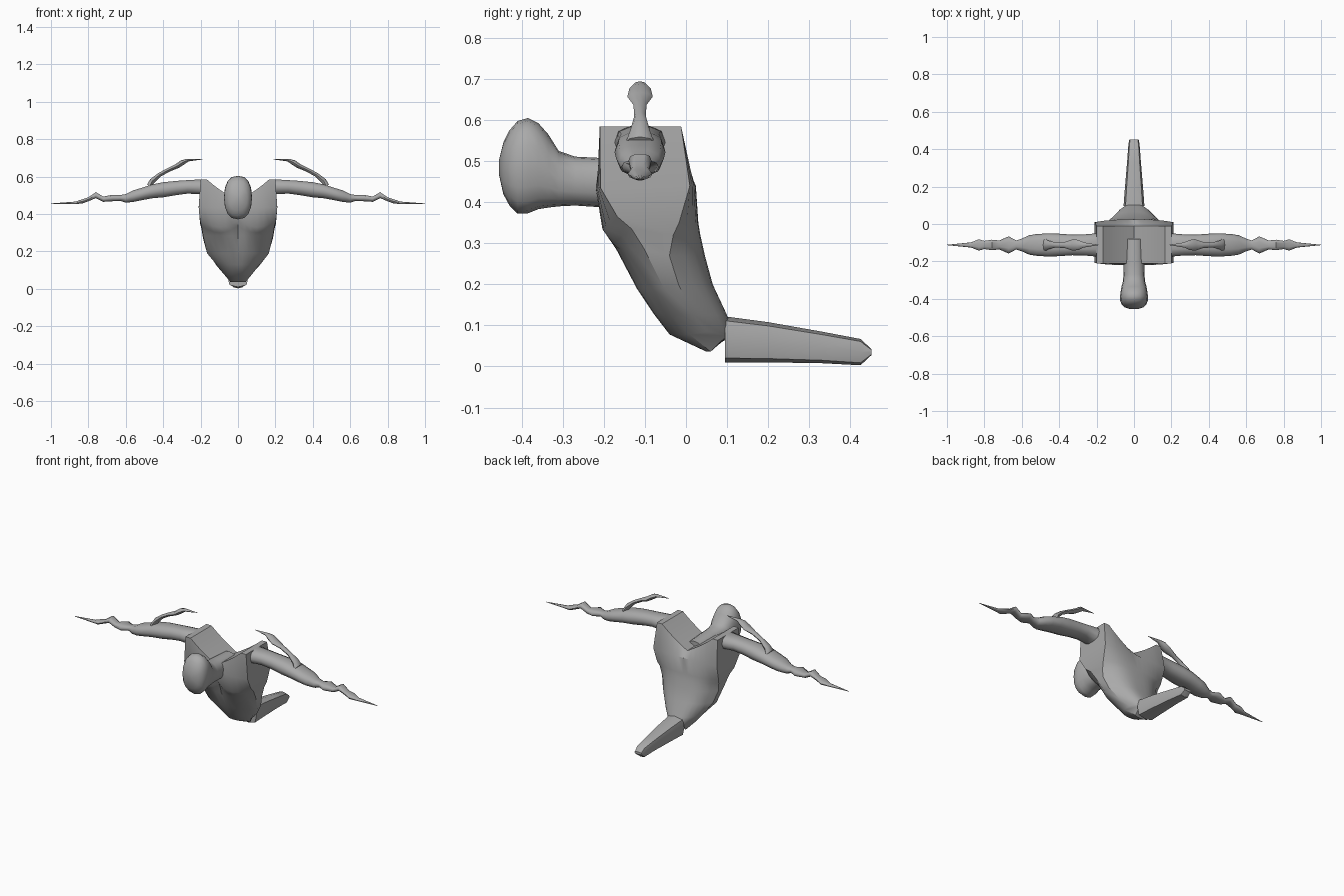
import bpy, bmesh, math

cube = bpy.data.objects.get("Cube")
if cube:
    bpy.data.objects.remove(cube, do_unlink=True)

stone = bpy.data.materials.new("stone grey")
stone.use_nodes = True
stone.diffuse_color = (0.4, 0.4, 0.4, 1)
stone.node_tree.nodes["Principled BSDF"].inputs["Base Color"].default_value = (0.4, 0.4, 0.4, 1)


def finish(name, bm, angle):
    bmesh.ops.recalc_face_normals(bm, faces=bm.faces)
    mesh = bpy.data.meshes.new(name)
    bm.to_mesh(mesh)
    bm.free()
    mesh.materials.append(stone)
    obj = bpy.data.objects.new(name, mesh)
    bpy.context.collection.objects.link(obj)
    bpy.ops.object.select_all(action='DESELECT')
    obj.select_set(True)
    bpy.context.view_layer.objects.active = obj
    bpy.ops.object.shade_smooth_by_angle(angle=math.radians(angle))
    return obj


def bridge(bm, rings):
    """Join neighbouring closed rings with quads."""
    for a, b in zip(rings, rings[1:]):
        for i in range(len(a)):
            j = (i + 1) % len(a)
            bm.faces.new((a[i], a[j], b[j], b[i]))


def loft(name, centres, spans, sides=12, angle=40, square=1.0, turn=0.0):
    """Loft oval rings; each span gives the ring's two half axis vectors."""
    bm = bmesh.new()
    rings = []
    for c, (p, q) in zip(centres, spans):
        ring = []
        for k in range(sides):
            t = turn + 2 * math.pi * k / sides
            u, v = (math.copysign(abs(w) ** square, w) for w in (math.cos(t), math.sin(t)))
            ring.append(bm.verts.new([c[i] + p[i] * u + q[i] * v for i in range(3)]))
        rings.append(ring)
    bridge(bm, rings)
    bm.faces.new(rings[0])
    bm.faces.new(rings[-1])
    return finish(name, bm, angle)


# Torso: rows of front y, front z, back y, back z, half width, rounding
torso_rows = [
    (-.21, .585, -.012, .585, .20, .0),
    (-.22, .435, .024, .44, .21, .06),
    (-.205, .365, .03, .35, .203, .2),
    (-.185, .335, .035, .32, .195, .3),
    (-.17, .285, .046, .27, .187, .4),
    (-.12, .19, .065, .20, .165, .45),
    (-.08, .13, .10, .125, .115, .45),
    (-.04, .078, .112, .085, .075, .4),
    (.05, .036, .112, .075, .04, .2),
]
N = 12
bm = bmesh.new()
rings = []
for r, (yf, zf, yb, zb, hw, rnd) in enumerate(torso_rows):
    front, back = [], []
    depth = yb - yf
    for i in range(N + 1):
        u = 2 * i / N - 1
        a = abs(u)
        dip = max(0, 1 - a / .8) ** .8 * .115 if r == 0 else 0
        sag = .035 * math.sin(math.pi * a) if r in (2, 3) else 0
        groove = .012 * max(0, 1 - a * 6) if 1 < r < 6 else 0
        bend = depth * rnd * a ** 3
        front.append(bm.verts.new((u * hw, yf + bend * .8 + groove, zf - dip - sag)))
        back.append(bm.verts.new((u * hw, yb - bend, zb - dip)))
    rings.append(front + back[::-1])
bridge(bm, rings)
# Close the saddle shaped top and the narrow bottom with strips
for ring in (rings[0], rings[-1]):
    for i in range(N):
        bm.faces.new((ring[i], ring[i + 1], ring[-2 - i], ring[-1 - i]))
finish("torso", bm, 35)

# Neck and head: y, bottom, top, half width
head_rows = [
    (-.08, .40, .50, .05), (-.21, .388, .508, .055), (-.27, .392, .511, .056),
    (-.31, .39, .525, .06), (-.335, .387, .565, .067), (-.36, .383, .593, .071),
    (-.385, .373, .605, .075), (-.41, .372, .598, .074), (-.43, .392, .575, .066),
    (-.445, .42, .545, .05), (-.455, .465, .505, .02),
]
loft("head_and_neck", [(0, y, (b + t) / 2) for y, b, t, w in head_rows],
     [((w, 0, 0), (0, 0, (t - b) / 2)) for y, b, t, w in head_rows], 16, 50, .85)

# Tail: flat sided taper with a blunt pointed end
tail_rows = [(.095, .01, .122, .056), (.20, .01, .108, .048),
             (.33, .008, .085, .037), (.425, .003, .067, .03), (.452, .028, .042, .025)]
loft("tail", [(0, y, (b + t) / 2) for y, b, t, w in tail_rows],
     [((w, 0, 0), (0, 0, (t - b) / 2)) for y, b, t, w in tail_rows], 8, 40, .6)

# Arm: x, bottom, top, half depth
arm_rows = [
    (.15, .47, .57, .07), (.20, .505, .587, .062), (.27, .508, .583, .056),
    (.33, .50, .579, .055), (.40, .488, .572, .06), (.46, .483, .56, .062),
    (.52, .472, .54, .058), (.56, .464, .528, .052), (.60, .46, .508, .034),
    (.63, .47, .502, .024), (.67, .468, .504, .046), (.72, .465, .494, .024),
    (.76, .485, .518, .028), (.80, .468, .49, .022), (.83, .457, .48, .03),
    (.87, .453, .467, .014), (1.0, .454, .457, .001),
]
# Upper claw: x, z, half thickness, half depth
claw_rows = [
    (.475, .545, .018, .035), (.46, .575, .015, .024), (.42, .61, .011, .014),
    (.37, .637, .011, .016), (.325, .657, .013, .031), (.295, .677, .014, .026),
    (.27, .688, .008, .014), (.19, .693, .001, .001),
]
for side, s in (("left", 1), ("right", -1)):
    loft(side + "_arm", [(s * x, -.112, (b + t) / 2) for x, b, t, w in arm_rows],
         [((0, w, 0), (0, 0, (t - b) / 2)) for x, b, t, w in arm_rows], 10, 50, .8)
    loft(side + "_claw", [(s * x, -.112, z) for x, z, h, w in claw_rows],
         [((0, w, 0), (s * h * .6, 0, h * .8)) for x, z, h, w in claw_rows], 8, 50)
